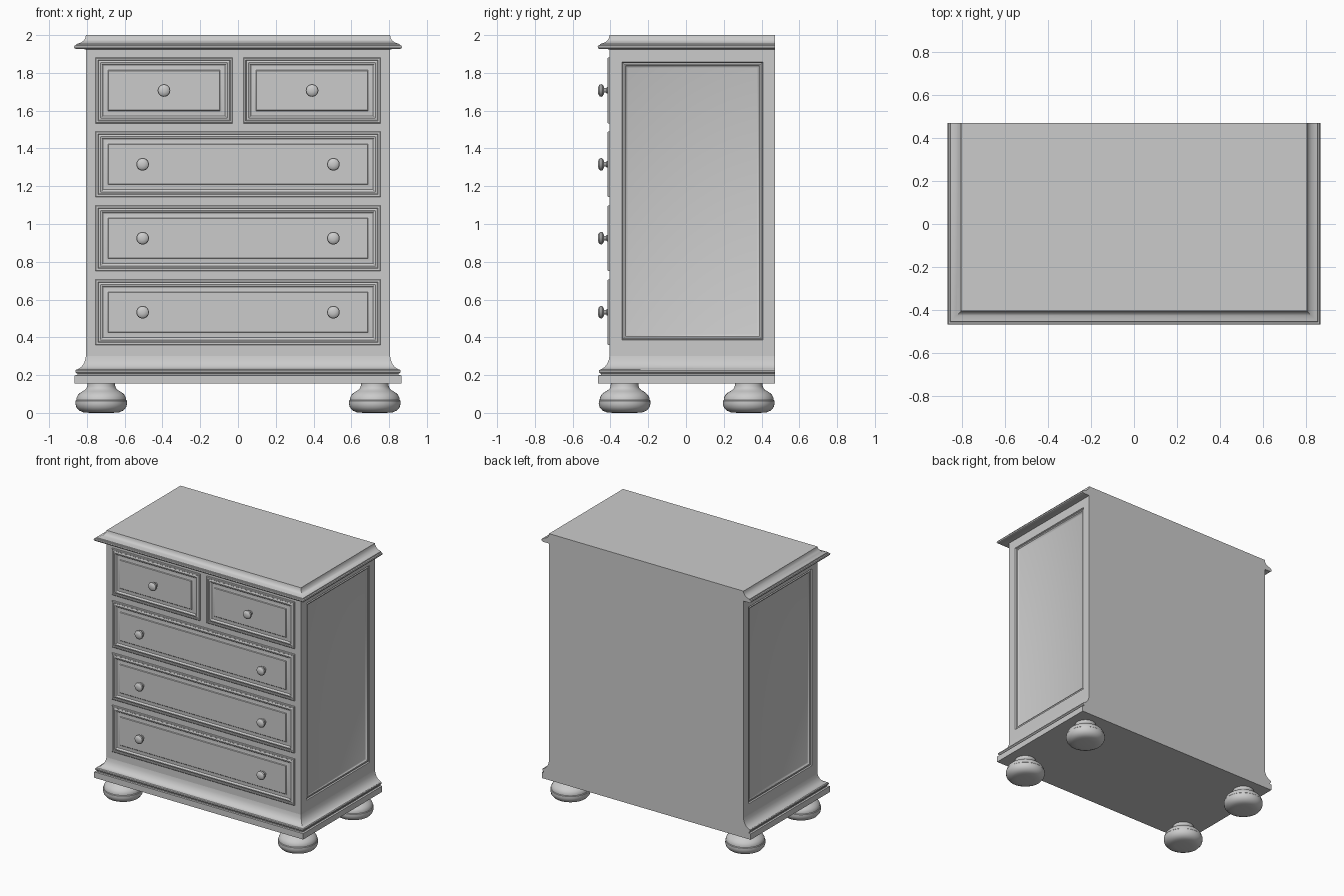
import bpy, bmesh, math
from mathutils import Vector

if "Cube" in bpy.data.objects:
    bpy.data.objects.remove(bpy.data.objects["Cube"])

W, FRONT, BACK = 0.805, -0.405, 0.47   # carcass half width, front and back planes
BOTTOM, TOP = 0.155, 2.0


def finish(name, bm, angle=35):
    bmesh.ops.remove_doubles(bm, verts=bm.verts, dist=1e-5)
    bmesh.ops.recalc_face_normals(bm, faces=bm.faces)
    me = bpy.data.meshes.new(name)
    bm.to_mesh(me)
    bm.free()
    ob = bpy.data.objects.new(name, me)
    bpy.context.collection.objects.link(ob)
    bpy.ops.object.select_all(action='DESELECT')
    ob.select_set(True)
    bpy.context.view_layer.objects.active = ob
    bpy.ops.object.shade_smooth_by_angle(angle=math.radians(angle))
    return ob


def bridge(bm, rings, closed=True):
    for a, b in zip(rings, rings[1:]):
        n = len(a)
        for i in range(n if closed else n - 1):
            j = (i + 1) % n
            bm.faces.new((a[i], a[j], b[j], b[i]))


def nested_panel(bm, rects, place):
    """Rectangles (u0, u1, v0, v1, height) joined in order, last one filled."""
    rings = []
    for u0, u1, v0, v1, h in rects:
        rings.append([bm.verts.new(place(u, v, h))
                      for u, v in ((u0, v0), (u1, v0), (u1, v1), (u0, v1))])
    bridge(bm, rings)
    bm.faces.new(rings[-1])


def inset_rects(u0, u1, v0, v1, steps):
    return [(u0 + d, u1 - d, v0 + d, v1 - d, h) for d, h in steps]


def lathe(name, profile, loc, axis='Z', segs=32):
    bm = bmesh.new()
    rings = []
    for r, h in profile:
        ring = []
        for i in range(segs):
            a = 2 * math.pi * i / segs
            c, s = r * math.cos(a), r * math.sin(a)
            p = (c, s, h) if axis == 'Z' else (c, -h, s)
            ring.append(bm.verts.new(Vector(p) + Vector(loc)))
        rings.append(ring)
    bridge(bm, rings)
    bm.faces.new(rings[0])
    bm.faces.new(rings[-1])
    return finish(name, bm)


def moulding(name, profile):
    """Sweep (offset, z) around the left, front and right of the carcass."""
    bm = bmesh.new()
    rings = []
    for d, z in profile:
        path = ((-W - d, BACK), (-W - d, FRONT - d), (W + d, FRONT - d), (W + d, BACK))
        rings.append([bm.verts.new((x, y, z)) for x, y in path])
    bridge(bm, rings, closed=False)
    bm.faces.new([r[0] for r in rings])
    bm.faces.new([r[-1] for r in rings])
    return finish(name, bm)


# Carcass with recessed, moulded side panels
bm = bmesh.new()
loop = ((FRONT, BOTTOM), (BACK, BOTTOM), (BACK, TOP), (FRONT, TOP))
bridge(bm, [[bm.verts.new((x, y, z)) for y, z in loop] for x in (-W, W)])
side_steps = ((0, 0), (0.004, -0.009), (0.012, -0.004), (0.019, -0.006),
              (0.024, -0.013), (0.032, -0.016))
rects = [(FRONT, BACK, BOTTOM, TOP, 0)] + inset_rects(-0.34, 0.408, 0.385, 1.857, side_steps)
for s in (-1, 1):
    nested_panel(bm, rects, lambda u, v, h, s=s: (s * (W + h), u, v))
finish("carcass", bm)

# Cornice and base mouldings
moulding("top_moulding", [
    (0, 2.0), (0.003, 1.985), (0.01, 1.973), (0.022, 1.963), (0.038, 1.956), (0.05, 1.953),
    (0.052, 1.947), (0.06, 1.945), (0.063, 1.938), (0.06, 1.93), (0.052, 1.926), (0, 1.925)])
moulding("base_moulding", [
    (0, 0.302), (0.004, 0.28), (0.013, 0.258), (0.027, 0.241), (0.044, 0.231), (0.05, 0.23),
    (0.055, 0.225), (0.056, 0.217), (0.05, 0.21), (0.046, 0.208), (0.046, 0.2),
    (0.06, 0.199), (0.06, BOTTOM), (0, BOTTOM)])

# Drawers: beaded frame around a raised field, with turned knobs
drawer_steps = ((0, -0.004), (0, 0.007), (0.004, 0.01), (0.013, 0.01), (0.016, 0.006),
                (0.027, 0.010), (0.034, 0.008), (0.04, 0.002), (0.052, 0.0025),
                (0.062, 0.005), (0.066, 0.006), (0.07, 0.010))
knob_profile = [(0.018, 0.0), (0.017, 0.014), (0.012, 0.018), (0.012, 0.028), (0.022, 0.031),
                (0.031, 0.037), (0.0335, 0.044), (0.031, 0.052), (0.023, 0.058),
                (0.012, 0.0615), (0.003, 0.062)]


def drawer(name, x0, x1, zc, knobs):
    bm = bmesh.new()
    nested_panel(bm, inset_rects(x0, x1, zc - 0.174, zc + 0.174, drawer_steps),
                 lambda u, v, h: (u, FRONT - h, v))
    finish(name, bm, 20)
    for i, x in enumerate(knobs):
        lathe(f"{name}_knob_{i + 1}", knob_profile, (x, FRONT, zc), 'Y', 24)


drawer("top_drawer_left", -0.755, -0.028, 1.707, [-0.392])
drawer("top_drawer_right", 0.028, 0.755, 1.707, [0.392])
for n, z in (("upper", 1.316), ("middle", 0.925), ("lower", 0.533)):
    drawer(f"{n}_drawer", -0.755, 0.755, z, [-0.505, 0.505])

# Turned bun feet
foot_profile = [
    (0.06, 0.0), (0.095, 0.003), (0.118, 0.013), (0.132, 0.03), (0.137, 0.048), (0.136, 0.064),
    (0.132, 0.068), (0.131, 0.08), (0.124, 0.094), (0.112, 0.106), (0.098, 0.115),
    (0.086, 0.122), (0.078, 0.131), (0.074, 0.142), (0.073, 0.157)]
for yn, y in (("front", -0.325), ("back", 0.332)):
    for xn, x in (("left", -0.724), ("right", 0.724)):
        lathe(f"{yn}_{xn}_foot", foot_profile, (x, y, 0), 'Z', 40)
